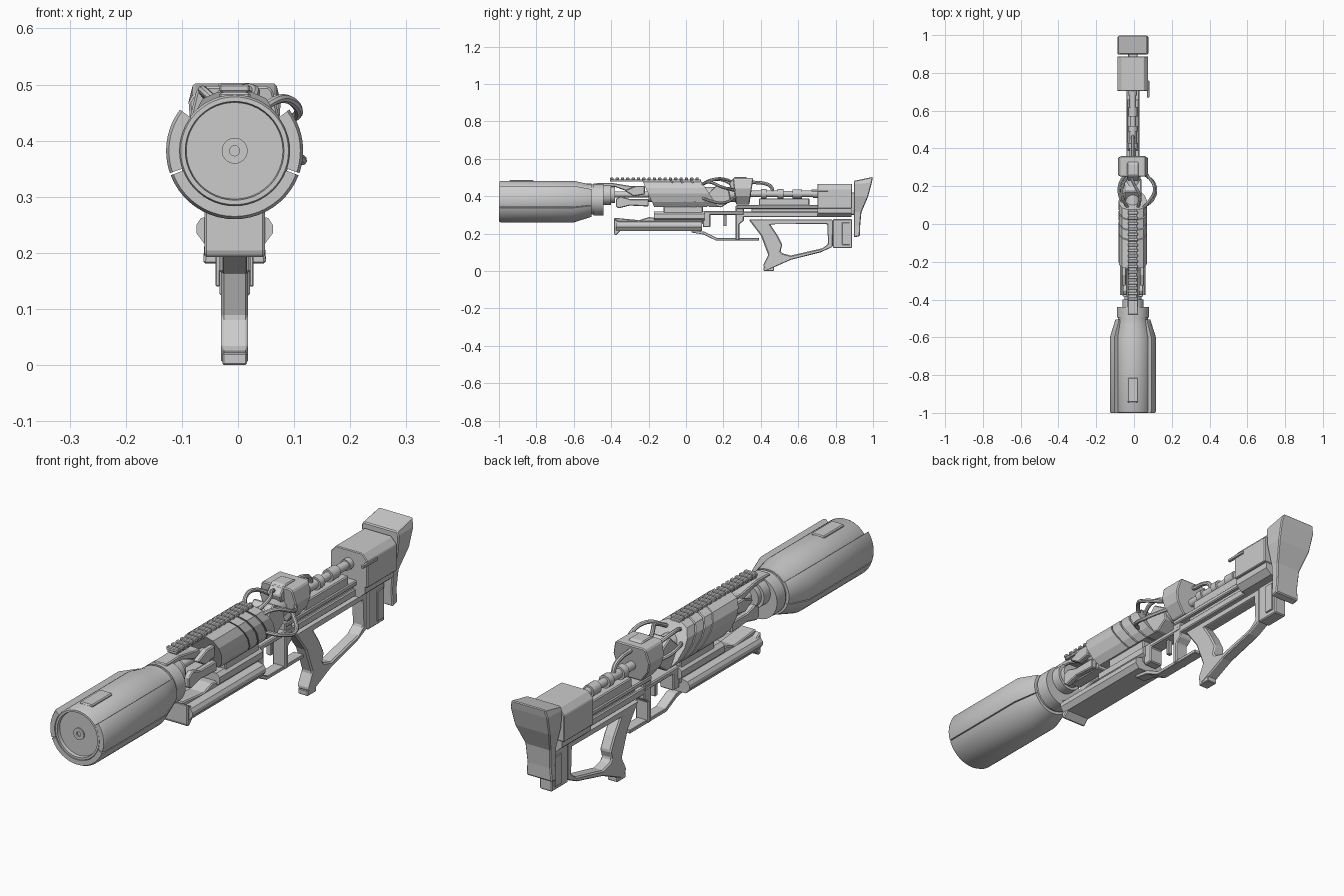
import bpy, bmesh
from math import cos, sin, radians, tau

CX = -0.006   # the body sits slightly left of the centre line


def finish(name, verts, faces, bevel=0.0, smooth=False):
    me = bpy.data.meshes.new(name)
    me.from_pydata(verts, [], faces)
    bm = bmesh.new()
    bm.from_mesh(me)
    bmesh.ops.remove_doubles(bm, verts=bm.verts, dist=1e-6)
    bmesh.ops.recalc_face_normals(bm, faces=bm.faces)
    bm.to_mesh(me)
    bm.free()
    ob = bpy.data.objects.new(name, me)
    bpy.context.collection.objects.link(ob)
    if bevel:
        m = ob.modifiers.new("bevel", 'BEVEL')
        m.width, m.segments, m.limit_method = bevel, 1, 'ANGLE'
    if smooth:
        smooth_obj(ob)
    return ob


def smooth_obj(ob):
    bpy.ops.object.select_all(action='DESELECT')
    ob.select_set(True)
    bpy.context.view_layer.objects.active = ob
    bpy.ops.object.shade_smooth_by_angle(angle=radians(35))


def loft(name, a, b, bevel=0.0):
    """Closed solid between two matching loops of 3D points."""
    n = len(a)
    faces = [(i, (i + 1) % n, (i + 1) % n + n, i + n) for i in range(n)]
    faces += [tuple(range(n)), tuple(range(n, 2 * n))]
    return finish(name, list(a) + list(b), faces, bevel)


def side(name, pts, w, bevel=0.004, x=CX):
    """Side (y, z) outline extruded to half width w."""
    return loft(name, [(x - w, y, z) for y, z in pts], [(x + w, y, z) for y, z in pts], bevel)


def box(name, w, y0, y1, z0, z1, bevel=0.004, x=CX):
    return side(name, [(y0, z0), (y1, z0), (y1, z1), (y0, z1)], w, bevel, x)


def section(name, half, y0, y1, s0=0.0, s1=0.0, bevel=0.0):
    """Mirrored (x, z) half outline extruded along y; s0/s1 slant the ends."""
    pts = half + [(-x, z) for x, z in reversed(half)]
    top = half[0][1]
    return loft(name, [(CX + x, y0 + s0 * (top - z), z) for x, z in pts],
                [(CX + x, y1 + s1 * (top - z), z) for x, z in pts], bevel)


def lathe(name, prof, cz, x=CX, a0=0, a1=360, seg=48, closed=False):
    """Profile of (y, radius) turned about the y axis; arcs get end caps."""
    full = a1 - a0 == 360
    n, rows = len(prof), seg if full else seg + 1
    verts = []
    for i in range(rows):
        a = radians(a0 + (a1 - a0) * i / seg)
        verts += [(x + r * cos(a), y, cz + r * sin(a)) for y, r in prof]
    faces = []
    for i in range(seg):
        j = (i + 1) % rows
        for k in range(n if closed else n - 1):
            m = (k + 1) % n
            faces.append((i * n + k, i * n + m, j * n + m, j * n + k))
    if not full:
        faces += [tuple(range(n)), tuple((rows - 1) * n + k for k in range(n))]
    return finish(name, verts, faces, 0, True)


def cable(name, pts, r):
    cu = bpy.data.curves.new(name, 'CURVE')
    cu.dimensions, cu.bevel_depth, cu.bevel_resolution, cu.use_fill_caps = '3D', r, 2, True
    sp = cu.splines.new('BEZIER')
    sp.bezier_points.add(len(pts) - 1)
    for p, co in zip(sp.bezier_points, pts):
        p.co, p.handle_left_type, p.handle_right_type = co, 'AUTO', 'AUTO'
    ob = bpy.data.objects.new(name, cu)
    bpy.context.collection.objects.link(ob)
    bpy.ops.object.select_all(action='DESELECT')
    ob.select_set(True)
    bpy.context.view_layer.objects.active = ob
    bpy.ops.object.convert(target='MESH')
    smooth_obj(bpy.context.view_layer.objects.active)


# Muzzle canister: turned core, wrapped sleeve panels, top plate
MZ = 0.382
lathe("muzzle_core", [(-0.985, 0), (-0.985, 0.009), (-0.99, 0.009), (-0.99, 0.023), (-0.985, 0.023),
                      (-0.985, 0.086), (-0.998, 0.088), (-0.998, 0.096), (-0.99, 0.1), (-0.6, 0.1),
                      (-0.53, 0.085), (-0.505, 0.085), (-0.505, 0.08), (-0.495, 0.08), (-0.495, 0.085),
                      (-0.44, 0.085), (-0.44, 0)], MZ)
for i, (a, b) in enumerate([(143, 199), (201, 339), (341, 397)]):
    lathe("muzzle_sleeve_%d" % i, [(-1, 0.117), (-0.99, 0.122), (-0.6, 0.122), (-0.505, 0.092),
                                   (-0.505, 0.083), (-0.6, 0.098), (-1, 0.098)],
          MZ, a0=a, a1=b, seg=20, closed=True)
box("muzzle_top_plate", 0.028, -0.945, -0.815, 0.46, 0.486)
lathe("muzzle_neck", [(-0.45, 0), (-0.45, 0.056), (-0.4, 0.056), (-0.4, 0.045), (-0.38, 0.045), (-0.38, 0)], 0.408)

# Barrel core and front prongs
lathe("barrel", [(-0.39, 0), (-0.39, 0.016), (-0.2, 0.016), (-0.2, 0.04), (0.3, 0.04), (0.3, 0)], 0.41, seg=24)
side("upper_prong", [(-0.48, 0.47), (-0.4, 0.472), (-0.3, 0.455), (-0.27, 0.455), (-0.27, 0.42),
                     (-0.31, 0.425), (-0.38, 0.45), (-0.48, 0.45)], 0.028)
for s in (-1, 1):
    side("side_prong", [(-0.375, 0.385), (-0.35, 0.4), (-0.3, 0.385), (-0.2, 0.385), (-0.2, 0.345),
                        (-0.3, 0.35), (-0.36, 0.335), (-0.375, 0.345)], 0.012, x=CX + s * 0.042)
    side("front_wedge", [(-0.33, 0.43), (-0.27, 0.455), (-0.22, 0.455), (-0.22, 0.41), (-0.28, 0.4)],
         0.012, x=CX + s * 0.048)
box("gas_tube", 0.025, -0.37, -0.2, 0.352, 0.376)

# Top rail with teeth
box("rail_base", 0.022, -0.405, 0.08, 0.478, 0.49, 0.002)
for i in range(17):
    y = -0.405 + i * 0.0285
    box("rail_tooth", 0.027, y, y + 0.017, 0.486, 0.5, 0.003)

# Receiver shell in slanted bands
shell = [(0.03, 0.487), (0.057, 0.475), (0.073, 0.445), (0.075, 0.415), (0.062, 0.37), (0.042, 0.343)]
slim = [(x * 0.92, 0.41 + (z - 0.41) * 0.92) for x, z in shell]
section("shell_front", shell, -0.235, -0.085, 0.45, 0.65)
for i in range(3):
    y = -0.08 + i * 0.055
    section("shell_band", shell, y, y + 0.047, 0.65, 0.65)
section("shell_liner", slim, -0.2, 0.08, 0.4, 0.5)

# Under-receiver steps
box("receiver_keel", 0.035, -0.12, 0.09, 0.3, 0.348)
section("receiver_tray", [(0.03, 0.318), (0.045, 0.305), (0.045, 0.28), (0.03, 0.27)], -0.17, 0.1)

# Lower fore-end
section("fore_end", [(0.035, 0.268), (0.06, 0.262), (0.068, 0.25), (0.068, 0.235), (0.053, 0.215)], -0.375, 0.085)
side("fore_end_ridge", [(-0.385, 0.285), (-0.25, 0.272), (-0.2, 0.288), (0.09, 0.275), (0.09, 0.25), (-0.38, 0.25)], 0.033)
side("fore_end_stop", [(-0.385, 0.28), (-0.35, 0.26), (-0.35, 0.215), (-0.375, 0.19), (-0.385, 0.2)], 0.054)

# Trigger guard and linking frame
side("trigger_guard", [(0.03, 0.22), (0.1, 0.21), (0.165, 0.177), (0.39, 0.177), (0.39, 0.163),
                       (0.16, 0.163), (0.095, 0.195), (0.03, 0.206)], 0.022, 0.002)
side("link_frame", [(0.09, 0.32), (0.31, 0.32), (0.31, 0.3), (0.13, 0.3), (0.13, 0.235), (0.09, 0.235)], 0.03)
side("link_post", [(0.265, 0.35), (0.31, 0.35), (0.31, 0.27), (0.285, 0.25), (0.285, 0.165),
                   (0.265, 0.165)], 0.028)
box("trigger", 0.01, 0.2, 0.216, 0.24, 0.305, 0.002)
box("upper_spine", 0.034, 0.27, 0.76, 0.333, 0.353)
box("lower_spine", 0.028, 0.29, 0.8, 0.288, 0.318)
box("spine_block", 0.03, 0.39, 0.66, 0.345, 0.388)
box("spine_web", 0.018, 0.35, 0.72, 0.31, 0.34)

# Thumbhole grip: ring between outer and inner outlines
outer = [(0.335, 0.275), (0.785, 0.275), (0.785, 0.13), (0.72, 0.1), (0.56, 0.06),
         (0.43, 0.002), (0.412, 0.03), (0.44, 0.085), (0.4, 0.19)]
inner = [(0.45, 0.25), (0.755, 0.252), (0.76, 0.145), (0.73, 0.122), (0.56, 0.083),
         (0.515, 0.095), (0.505, 0.108), (0.515, 0.14), (0.49, 0.19)]
n = len(outer)
gv = [(CX + s * 0.024, y, z) for s in (-1, 1) for y, z in outer + inner]
gf = []
for i in range(n):
    j = (i + 1) % n
    gf += [(i, j, n + j, n + i), (2 * n + i, 2 * n + j, 3 * n + j, 3 * n + i),
           (i, j, 2 * n + j, 2 * n + i), (n + i, n + j, 3 * n + j, 3 * n + i)]
grip = finish("thumbhole_grip", gv, gf, 0.005)
box("grip_foot", 0.022, 0.415, 0.47, 0, 0.022, 0.003)

# Rear lower block
side("rear_magazine", [(0.785, 0.278), (0.888, 0.278), (0.888, 0.123), (0.785, 0.123)], 0.027)
for s in (-1, 1):
    box("magazine_plate", 0.004, 0.835, 0.875, 0.14, 0.26, 0.002, CX + s * 0.03)

# Central block behind the receiver, tilted action and handle
section("centre_block", [(0.06, 0.497), (0.068, 0.49), (0.08, 0.44), (0.07, 0.4), (0.035, 0.355)], 0.25, 0.36, 0.12, -0.15, 0.004)
side("centre_cap", [(0.23, 0.47), (0.26, 0.503), (0.32, 0.503), (0.35, 0.48), (0.35, 0.44), (0.24, 0.44)], 0.03)
side("tilted_action", [(0.1, 0.4), (0.17, 0.465), (0.23, 0.43), (0.24, 0.375), (0.19, 0.34), (0.13, 0.35)], 0.045)
cable("rear_pipe", [(CX, 0.31, 0.49), (CX, 0.36, 0.475), (CX, 0.42, 0.468), (CX, 0.455, 0.45), (CX, 0.465, 0.42)], 0.009)

# Rear tube with collars
prof = [(0.3, 0)]
for y, r in [(0.34, 0.03), (0.4, 0.017), (0.43, 0.026), (0.49, 0.018), (0.52, 0.025), (0.57, 0.016),
             (0.62, 0.024), (0.68, 0.017)]:
    prof += [(prof[-1][0], r), (y, r)]
lathe("rear_tube", prof + [(0.68, 0.022), (0.72, 0.022), (0.72, 0)], 0.413, seg=20)

# Cables
for i, pts in enumerate([
        [(0.03, 0.07, 0.45), (0.08, 0.12, 0.475), (0.108, 0.19, 0.45), (0.07, 0.26, 0.43)],
        [(0.05, 0.09, 0.39), (0.1, 0.13, 0.375), (0.112, 0.2, 0.365), (0.05, 0.27, 0.4)],
        [(-0.03, 0.08, 0.46), (-0.06, 0.14, 0.488), (-0.06, 0.2, 0.485), (-0.03, 0.26, 0.45)],
        [(-0.05, 0.1, 0.42), (-0.075, 0.15, 0.43), (-0.075, 0.21, 0.42), (-0.04, 0.27, 0.4)],
        [(0.02, 0.08, 0.46), (0.03, 0.15, 0.49), (0.0, 0.21, 0.49), (-0.02, 0.26, 0.47)]]):
    cable("cable_%d" % i, pts, 0.008)

# Stock block and shoulder pad
section("stock_block", [(0.058, 0.466), (0.081, 0.44), (0.081, 0.335)], 0.703, 0.888, bevel=0.003)
section("stock_underside", [(0.07, 0.34), (0.07, 0.31), (0.045, 0.288)], 0.703, 0.885)
box("stock_side_tab", 0.006, 0.67, 0.76, 0.425, 0.437, 0.002, 0.075)
box("stock_link", 0.025, 0.88, 0.91, 0.3, 0.42)
rows = [(0.898, 0.999, 0.482, 0.503, 0.074), (0.898, 0.993, 0.468, 0.47, 0.082), (0.898, 0.973, 0.4, 0.396, 0.077),
        (0.898, 0.938, 0.315, 0.315, 0.056), (0.898, 0.931, 0.24, 0.24, 0.052), (0.898, 0.93, 0.18, 0.187, 0.056)]
pv = [p for y0, y1, z0, z1, w in rows for p in
      [(CX - w, y0, z0), (CX + w, y0, z0), (CX + w, y1, z1), (CX - w, y1, z1)]]
pf = [(4 * r + k, 4 * r + (k + 1) % 4, 4 * r + 4 + (k + 1) % 4, 4 * r + 4 + k) for r in range(5) for k in range(4)]
finish("shoulder_pad", pv, pf + [(0, 1, 2, 3), (20, 21, 22, 23)], 0.004)
